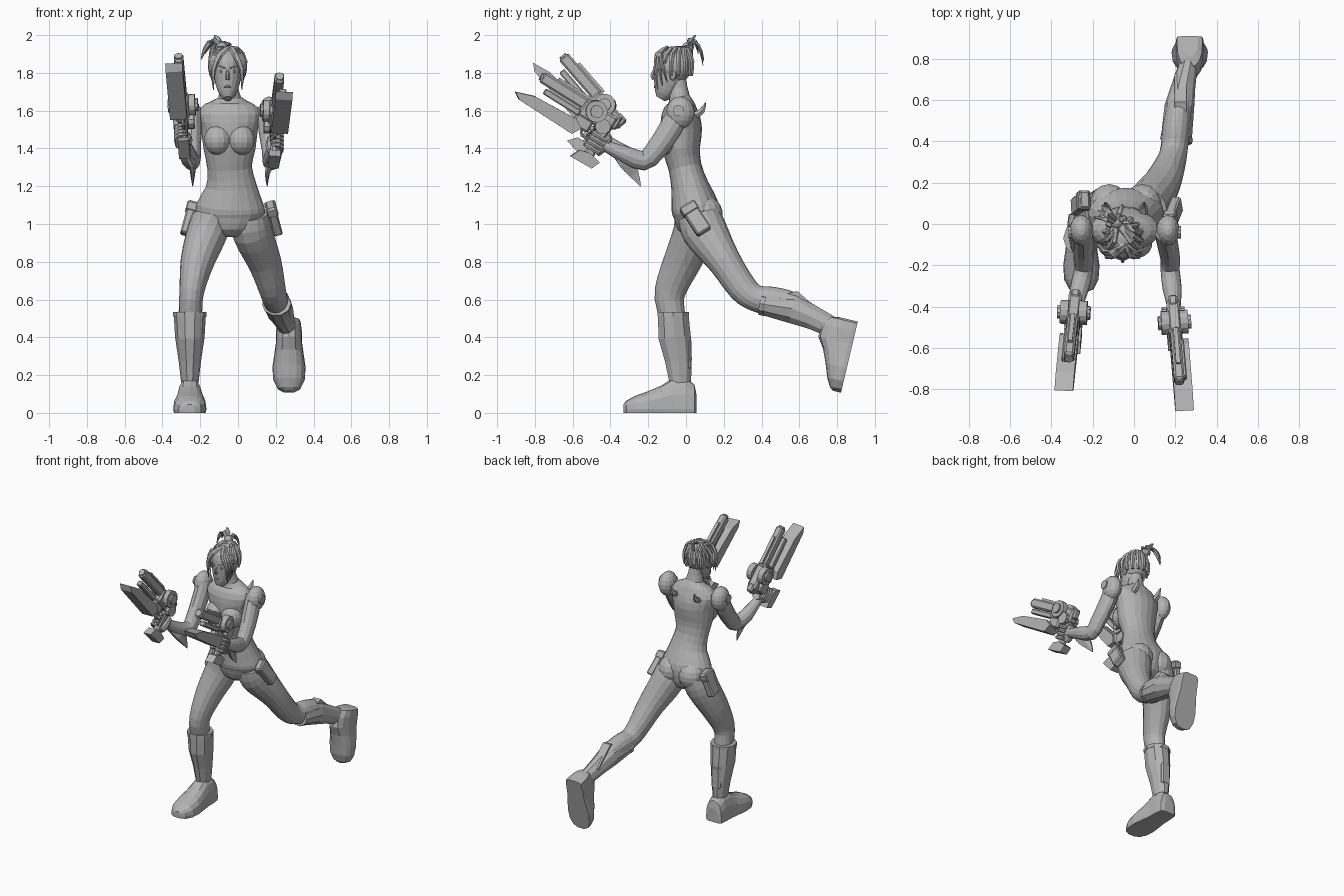
import bpy, bmesh, math
from mathutils import Matrix, Vector

cube = bpy.data.objects.get("Cube")
if cube:
    bpy.data.objects.remove(cube, do_unlink=True)

grey = bpy.data.materials.new("plain_grey")
grey.use_nodes = True
grey.diffuse_color = (0.45, 0.45, 0.45, 1)
grey.node_tree.nodes["Principled BSDF"].inputs["Base Color"].default_value = (0.45, 0.45, 0.45, 1)


def finish(bm, name, matrix=None):
    if matrix:
        bm.transform(matrix)
    bmesh.ops.recalc_face_normals(bm, faces=bm.faces)
    mesh = bpy.data.meshes.new(name)
    bm.to_mesh(mesh)
    bm.free()
    mesh.materials.append(grey)
    obj = bpy.data.objects.new(name, mesh)
    bpy.context.collection.objects.link(obj)
    return obj


def refine(pts, k):
    """Catmull-Rom interpolation of stations (x, y, z, width, depth)."""
    out = []
    for i in range(len(pts) - 1):
        a, b, c, d = (pts[max(i - 1, 0)], pts[i], pts[i + 1], pts[min(i + 2, len(pts) - 1)])
        for j in range(k):
            t = j / k
            out.append([q + t * (r - p) / 2 + t * t * (2 * p - 5 * q + 4 * r - s) / 2
                        + t ** 3 * (3 * q - p - 3 * r + s) / 2 for p, q, r, s in zip(a, b, c, d)])
    return out + [list(pts[-1])]


def skin(bm, rings):
    n = len(rings[0])
    for a, b in zip(rings, rings[1:]):
        for i in range(n):
            bm.faces.new((a[i], a[(i + 1) % n], b[(i + 1) % n], b[i]))
    bm.faces.new(rings[0])
    bm.faces.new(rings[-1])


def tube(name, pts, n=14, k=2, matrix=None):
    """Elliptical loft along a path."""
    st = refine(pts, k)
    pos = [Vector(s[:3]) for s in st]
    bm, rings = bmesh.new(), []
    for i, s in enumerate(st):
        t = (pos[min(i + 1, len(st) - 1)] - pos[max(i - 1, 0)]).normalized()
        ref = Vector((1, 0, 0))
        u = (ref - t * ref.dot(t)).normalized()
        v = t.cross(u)
        ring = []
        for j in range(n):
            a = math.tau * j / n
            ring.append(bm.verts.new(pos[i] + u * max(s[3], 0.001) * math.cos(a)
                                     + v * max(s[4], 0.001) * math.sin(a)))
        rings.append(ring)
    skin(bm, rings)
    return finish(bm, name, matrix)


def ball(name, loc, size, seg=14, rows=9, keep=None):
    bm = bmesh.new()
    bmesh.ops.create_uvsphere(bm, u_segments=seg, v_segments=rows, radius=1)
    bm.transform(Matrix.Translation(loc) @ Matrix.Diagonal((*size, 1)))
    if keep:
        gone = [f for f in bm.faces if not keep(f.calc_center_median())]
        bmesh.ops.delete(bm, geom=gone, context="FACES")
    return finish(bm, name)


def box(name, loc, size, matrix=None, bevel=0.0):
    bm = bmesh.new()
    bmesh.ops.create_cube(bm, size=1)
    bm.transform(Matrix.Translation(loc) @ Matrix.Diagonal((*size, 1)))
    if bevel:
        bmesh.ops.bevel(bm, geom=bm.edges[:], offset=bevel, segments=1, affect="EDGES")
    return finish(bm, name, matrix)


def plate(name, outline, x, width, matrix):
    """Side outline (forward, up) given thickness across x."""
    bm = bmesh.new()
    rings = [[bm.verts.new((x + s * width / 2, f, u)) for f, u in outline] for s in (-1, 1)]
    skin(bm, rings)
    return finish(bm, name, matrix)


def disc(name, loc, radius, depth, matrix, n=14):
    bm = bmesh.new()
    bmesh.ops.create_cone(bm, cap_ends=True, segments=n, radius1=radius, radius2=radius, depth=depth)
    return finish(bm, name, matrix @ Matrix.Translation(loc) @ Matrix.Rotation(math.pi / 2, 4, "Y"))


def frame(origin, forward, up):
    f, u = Vector(forward).normalized(), Vector(up).normalized()
    return Matrix.Translation(origin) @ Matrix((f.cross(u), f, u)).transposed().to_4x4()


# Torso, bust and seat
tube("torso", [(-.04, .055, .93, .05, .05), (-.04, .055, .97, .12, .1), (-.04, .055, 1.04, .175, .12),
               (-.04, .045, 1.1, .18, .125), (-.035, .02, 1.2, .135, .1), (-.045, -.005, 1.3, .118, .088),
               (-.045, -.025, 1.4, .138, .1), (-.045, -.025, 1.5, .15, .11), (-.045, -.03, 1.58, .17, .1),
               (-.045, -.028, 1.635, .13, .075), (-.045, -.035, 1.67, .06, .055),
               (-.05, -.05, 1.76, .045, .05)], 20)
for side in (-1, 1):
    ball("bust", (-.045 + side * .062, -.09, 1.445), (.074, .075, .08))
    ball("seat_muscle", (-.04 + side * .08, .1, 1.05), (.095, .095, .1))
    ball("shoulder_cap", (-.045 + side * .21, -.03, 1.59), (.057, .075, .085))
    disc("shoulder_stud", (-.045 + side * .262, -.04, 1.6), .03, .02, Matrix(), 10)
    tube("back_thorn", [(-.045 + side * .09, .05, 1.575, .022, .02), (-.045 + side * .09, .085, 1.6, .02, .018),
                        (-.045 + side * .095, .105, 1.645, .002, .002)], 6)

# Legs
tube("front_leg", [(-.14, .06, 1.04, .1, .12), (-.165, .045, .95, .108, .115), (-.215, -.02, .8, .09, .1),
                   (-.245, -.085, .64, .065, .082), (-.252, -.075, .52, .062, .07),
                   (-.255, -.04, .3, .055, .06)], 16, 3)
tube("back_leg", [(.06, .065, 1.05, .1, .11), (.075, .1, .96, .108, .12), (.14, .205, .8, .09, .088),
                  (.18, .3, .66, .072, .078), (.195, .37, .607, .066, .07), (.205, .46, .59, .068, .077),
                  (.22, .57, .565, .06, .07), (.25, .7, .49, .045, .045)], 16, 3)

# Boot shafts with raised cuffs and calf plates
tube("front_boot_shaft", [(-.255, -.068, .52, .085, .085), (-.255, -.06, .4, .078, .09),
                          (-.255, -.04, .28, .06, .075), (-.255, -.03, .16, .046, .06)], 10, 1)
tube("back_boot_shaft", [(.205, .41, .575, .075, .06), (.22, .57, .55, .072, .082),
                         (.24, .67, .505, .058, .066), (.262, .77, .455, .046, .058)], 10, 1)
tube("front_boot_cuff", [(-.255, -.068, .535, .088, .088), (-.255, -.068, .51, .088, .088)], 10, 1)
tube("back_boot_cuff", [(.204, .4, .577, .078, .063), (.208, .425, .572, .078, .063)], 10, 1)
box("front_calf_plate", (-.255, .015, .31), (.07, .03, .16), None, .01)
plate("back_calf_plate", [(.4, .6), (.59, .645), (.73, .52), (.7, .49), (.45, .55)], .225, .06, None)


def foot(name, matrix):
    """Rounded upper on a flat sole: (forward, height, half width)."""
    bm, rings = bmesh.new(), []
    prof = [(-.055, .1, .04), (-.045, .15, .062), (0, .185, .068), (.07, .185, .07), (.13, .145, .078),
            (.2, .115, .088), (.27, .09, .083), (.315, .065, .06), (.332, .045, .025)]
    for f, h, w in prof:
        ring = []
        for j in range(16):
            a = math.tau * j / 16
            c, s = math.cos(a), math.sin(a)
            low = s < -.1
            up = 0 if low else .02 + (h - .02) * max(s, 0) ** .8
            ring.append(bm.verts.new((w * math.copysign(abs(c) ** (.6 if low else .8), c), f, up)))
        rings.append(ring)
    skin(bm, rings)
    finish(bm, name, matrix)


foot("front_foot", frame((-.255, 0, 0), (0, -1, 0), (0, 0, 1)))
foot("back_foot", frame((.27, .897, .43), (0, -.23, -.973), (0, -.973, .23)))

# Hip pouches
for x, y, tx, ty in ((.19, .05, 33, -15), (-.26, .1, -12, 15)):
    m = (Matrix.Translation((x, y, 1.03)) @ Matrix.Rotation(math.radians(ty), 4, "Y")
         @ Matrix.Rotation(math.radians(tx), 4, "X"))
    box("hip_pouch", (0, 0, 0), (.05, .085, .18), m, .008)
    box("pouch_flap", (0, 0, .06), (.06, .092, .05), m, .006)

# Arms with swept forearm fins
for sx, ex, wx, wz in ((.15, .175, .195, 1.43), (-.245, -.245, -.285, 1.46)):
    tube("arm", [(sx, -.03, 1.61, .05, .06), (sx + (ex - sx) * .4, -.085, 1.5, .052, .062),
                 (ex, -.165, 1.385, .048, .055), (ex, -.225, 1.335, .046, .052),
                 (ex + (wx - ex) * .5, -.315, 1.365, .046, .046), (wx, -.42, wz - .02, .03, .03),
                 (wx, -.46, wz, .028, .03)], 12)
    tip = ex + (-.02 if ex > 0 else .005)
    tube("forearm_fin", [(wx, -.38, 1.395, .02, .025), (ex, -.32, 1.33, .02, .045),
                         (tip, -.275, 1.265, .013, .03), (tip, -.24, 1.2, .002, .002)], 6)


def gun(origin, elevation, out):
    """Hand weapon in local axes: across, forward, up."""
    e, yaw = math.radians(elevation), out * .07
    fwd = Vector((yaw, -math.cos(e), math.sin(e))).normalized()
    m = frame(origin, fwd, Vector((1, 0, 0)).cross(fwd) * -1)
    # keep the across axis pointing to +x
    if (m.to_3x3() @ Vector((1, 0, 0))).x < 0:
        m = m @ Matrix.Diagonal((-1, 1, 1, 1))
    box("gun_body", (0, 0, 0), (.065, .2, .1), m, .012)
    box("gun_rear", (0, -.09, .02), (.045, .06, .07), m, .01)
    box("gun_barrel", (0, .21, .022), (.05, .3, .062), m, .01)
    box("barrel_rib", (0, .18, .058), (.022, .2, .02), m)
    tube("muzzle", [(0, .35, .022, .022, .022), (0, .368, .022, .022, .022)], 10, 1, m)
    plate("blade", [(.04, -.1), (.09, -.07), (.34, -.085), (.44, -.12), (.4, -.145), (.07, -.15)],
          out * .02, .09, m)
    box("blade_mount", (out * .01, .05, -.07), (.05, .1, .07), m, .01)
    box("upper_bar", (out * .02, .2, -.035), (.04, .22, .035), m, .006)
    for s in (-1, 1):
        disc("side_drum", (s * .045, .02, .02), .058, .04, m)
        disc("drum_hub", (s * .07, .02, .02), .034, .02, m, 10)
        disc("rear_drum", (s * .04, -.05, -.03), .042, .03, m, 10)
    # grip, guard and butt plate
    box("grip", (0, -.07, -.12), (.038, .055, .17), m, .01)
    plate("butt_plate", [(-.14, -.2), (-.12, -.25), (.01, -.255), (-.015, -.2), (-.07, -.185)], 0, .06, m)
    tube("trigger_guard", [(0, -.04, -.12, .008, .008), (0, .015, -.13, .008, .008),
                           (0, .035, -.09, .008, .008), (0, .03, -.04, .008, .008)], 6, 2, m)
    # hand wrapped around the grip
    tube("palm", [(0, -.115, -.06, .03, .02), (0, -.105, -.12, .042, .035), (0, -.095, -.17, .03, .025)], 10, 2, m)
    for i in range(4):
        u = -.085 - .025 * i
        tube("finger", [(out * .035, -.11, u, .013, .013), (out * .04, -.06, u, .013, .013),
                        (out * .025, -.03, u, .013, .013), (-out * .02, -.028, u, .011, .011)], 6, 2, m)


gun((.195, -.47, 1.57), 32, 1)
gun((-.29, -.43, 1.6), 49, -1)

# Head and facial features
HX = -.055
tube("head", [(HX, -.135, 1.663, .022, .025), (HX, -.12, 1.69, .045, .05), (HX, -.1, 1.74, .064, .072),
              (HX, -.085, 1.81, .074, .088), (HX, -.075, 1.88, .07, .085), (HX, -.07, 1.93, .03, .04)], 16)
tube("nose", [(HX, -.168, 1.815, .007, .008), (HX, -.178, 1.785, .01, .012), (HX, -.172, 1.765, .012, .008)], 6)
ball("mouth", (HX, -.163, 1.727), (.02, .008, .008), 8, 5)
for s in (-1, 1):
    ball("eye", (HX + s * .03, -.158, 1.808), (.014, .008, .008), 8, 5)
    tube("eyebrow", [(HX + s * .012, -.172, 1.825, .004, .004), (HX + s * .045, -.157, 1.835, .004, .004)], 5, 1)
    ball("ear", (HX + s * .076, -.07, 1.79), (.012, .02, .03), 8, 6)

# Hair shell, swept locks, side bangs and topknot
ball("hair_shell", (HX, -.062, 1.84), (.09, .096, .097), 18, 12,
     lambda c: (c.y > -.1 or c.z > 1.88) and c.z > 1.75)
KX, KY, KZ = -.085, .005, 1.93
for i in range(11):
    a = math.radians(-35 + 25 * i)
    c, s = math.cos(a), math.sin(a)
    tube("swept_lock", [(HX + .085 * c, -.062 + .092 * s, 1.785 if s > -.3 else 1.86, .012, .008),
                        (HX + .088 * c, -.062 + .094 * s, 1.86, .018, .014),
                        (HX + .05 * c, -.05 + .06 * s, 1.925, .018, .014), (KX, KY, KZ, .012, .012)], 6)
for s in (-1, 1):
    for j in range(3):
        tube("bang", [(HX + .015, -.1, 1.935, .012, .01), (HX + s * (.04 + .01 * j), -.155 + .01 * j, 1.9, .018, .01),
                      (HX + s * (.075 + .007 * j), -.16 + .02 * j, 1.82, .014, .01),
                      (HX + s * .075, -.15 + .025 * j, 1.71 + .02 * j, .002, .002)], 6)
ball("topknot", (KX, KY + .005, KZ + .005), (.032, .032, .028), 10, 7)
for dx, dy, dz, rise in ((-.04, .045, .07, .05), (-.11, .03, -.06, .06), (-.07, .085, -.09, .05),
                         (.03, .09, -.07, .04), (-.09, .06, -.03, .05), (.05, .03, .01, .03)):
    tube("topknot_strand", [(KX, KY, KZ, .012, .012), (KX + dx * .4, KY + dy * .5, KZ + rise * .8, .015, .009),
                            (KX + dx * .8, KY + dy * .85, KZ + (rise + dz) * .5, .012, .007),
                            (KX + dx, KY + dy, KZ + dz, .002, .002)], 6)
